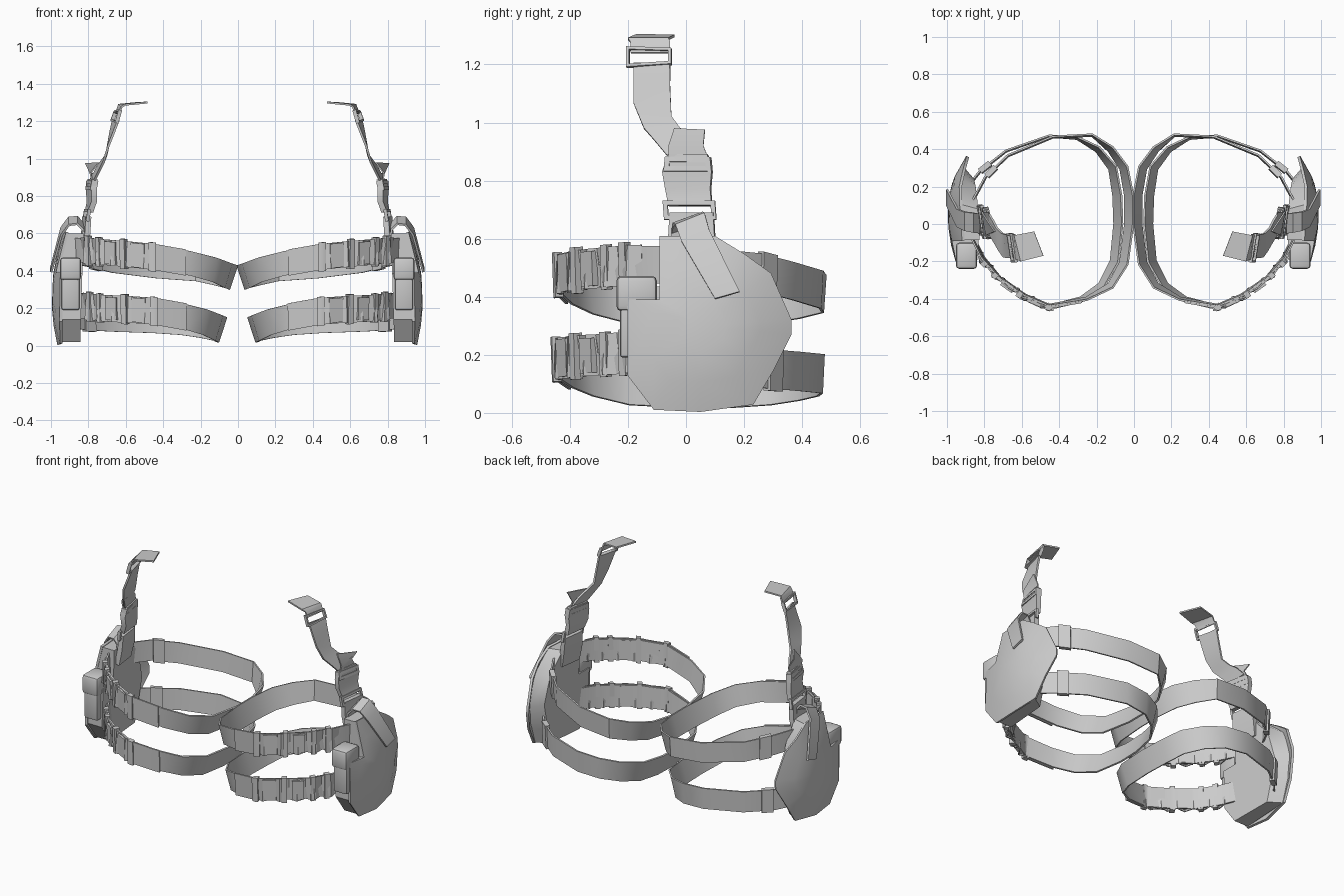
import bpy, bmesh, math
from mathutils import Vector as V

if "Cube" in bpy.data.objects:
    bpy.data.objects.remove(bpy.data.objects["Cube"])

grey = bpy.data.materials.new("webbing grey")
grey.diffuse_color = (0.6, 0.6, 0.6, 1)
grey.use_nodes = True
grey.node_tree.nodes["Principled BSDF"].inputs["Base Color"].default_value = grey.diffuse_color


def finish(name, bm, thick=0, bevel=0):
    """Turn a bmesh into an object, thicken it and mirror it to the other leg."""
    bmesh.ops.recalc_face_normals(bm, faces=bm.faces)
    me = bpy.data.meshes.new(name)
    bm.to_mesh(me)
    bm.free()
    me.materials.append(grey)
    ob = bpy.data.objects.new(name, me)
    ob.location.x = -0.004
    bpy.context.collection.objects.link(ob)
    if thick:
        m = ob.modifiers.new("thickness", 'SOLIDIFY')
        m.thickness, m.offset = thick, 0
    if bevel:
        m = ob.modifiers.new("bevel", 'BEVEL')
        m.width, m.segments = bevel, 2
    ob.modifiers.new("mirror", 'MIRROR').use_mirror_merge = False
    return ob


def ribbon(name, rows, thick=0.01, closed=False):
    """Strip of quads through pairs of edge points."""
    bm = bmesh.new()
    vs = [[bm.verts.new(p) for p in r] for r in rows]
    n = len(vs)
    for i in range(n if closed else n - 1):
        a, b = vs[i], vs[(i + 1) % n]
        bm.faces.new((a[0], b[0], b[1], a[1]))
    return finish(name, bm, thick)


def frame(name, corners, bar, thick=0.018):
    """Rectangular buckle frame with an open middle."""
    c = [V(p) for p in corners]
    rows = []
    for i in range(4):
        u = (c[(i + 1) % 4] - c[i]).normalized()
        w = (c[i - 1] - c[i]).normalized()
        rows.append((c[i], c[i] + (u + w) * bar))
    ribbon(name, rows, thick, True)


def band(name, pts, height, thick=0.01, lean=0.02, push=0, wobble=0):
    """Leg band: upright strip following a path, leaning most at the inner thigh."""
    rows = []
    for i, p in enumerate(pts):
        t = pts[min(i + 1, len(pts) - 1)] - pts[max(i - 1, 0)]
        out = V((-t.y, t.x, 0)).normalized()
        if out.dot(p - V((0.45, 0, p.z))) < 0:
            out = -out
        p = p + out * push
        up = V((0, 0, height / 2))
        tilt = out * (lean * max(0.15, -out.x) + wobble * (-1) ** i)
        rows.append((p - up - tilt, p + up + tilt))
    ribbon(name, rows, thick)


def section(path, a, b, n=3):
    """Points at path lengths a..b."""
    res = []
    for k in range(n):
        d = a + (b - a) * k / (n - 1)
        for p, q in zip(path, path[1:]):
            seg = (q - p).length
            if d <= seg:
                break
            d -= seg
        res.append(p.lerp(q, min(1, d / seg)))
    return res


# Leg bands
upper = [V(p) for p in [
    (.86, -.08, .51), (.81, -.18, .51), (.71, -.29, .50), (.59, -.375, .49), (.45, -.435, .475),
    (.25, -.40, .44), (.12, -.33, .405), (.05, -.21, .375), (.022, 0, .365), (.022, .15, .365),
    (.05, .30, .375), (.12, .40, .39), (.22, .475, .41), (.43, .465, .425), (.67, .365, .455),
    (.79, .25, .485), (.87, .10, .50)]]
lower = [V(p) for p in [
    (.85, -.08, .215), (.80, -.18, .21), (.71, -.29, .20), (.59, -.375, .195), (.45, -.44, .185),
    (.28, -.40, .155), (.17, -.33, .125), (.10, -.20, .095), (.08, 0, .085), (.085, .15, .085),
    (.11, .30, .095), (.19, .40, .11), (.30, .46, .125), (.45, .47, .135), (.68, .39, .143),
    (.82, .28, .152), (.90, .18, .165)]]
for label, path, h in (("upper", upper, .13), ("lower", lower, .135)):
    band(label + "_leg_band", path, h, .01, .022)
    # Clip buckle halves, keepers and the slack webbing between them
    for k, (a, b, hh, th) in enumerate([
            (.13, .16, .16, .03), (.215, .245, .155, .03), (.28, .35, .12, .035),
            (.38, .41, .16, .035), (.44, .52, .13, .03), (.545, .575, .155, .03)]):
        band(f"{label}_buckle_{k}", section(path, a, b), hh, th, .018, .01)
    band(label + "_strap_overlap", section(path, .57, .74, 4), h + .01, .01, .02, .01)
    folds = section(path, .08, .56, 11)
    folds = [p + V((.45 - p.x, -p.y, 0)).normalized() * (-.022 if i % 2 else .0)
             for i, p in enumerate(folds)]
    band(label + "_slack_fold", folds, h + .008, .008, .018, 0, .008)
    total = sum((q - p).length for p, q in zip(path, path[1:]))
    back = .25 if label == "upper" else .20
    band(label + "_rear_slider", section(path, total - back, total - back + .07), h + .015, .03)

# Curved outer plate of the holster
outline = [(-.09, .607), (.10, .607), (.20, .545), (.29, .48), (.36, .32), (.36, .27), (.30, .15),
           (.23, .03), (.05, .005), (-.11, .012), (-.20, .13), (-.20, .39), (-.09, .39)]


def bulge(y, z):
    rear, front = max(0, y - .08), min(0, y - .08)
    return .985 - 1.25 * rear ** 2 - .45 * front ** 2 - .5 * (z - .25) ** 2


bm = bmesh.new()
rings = []
for s in (1, .65, .3):
    ring = []
    for y, z in outline:
        y, z = .05 + (y - .05) * s, .3 + (z - .3) * s
        ring.append(bm.verts.new((bulge(y, z), y, z)))
    rings.append(ring)
n = len(outline)
for r, q in zip(rings, rings[1:]):
    for i in range(n):
        bm.faces.new((r[i], r[(i + 1) % n], q[(i + 1) % n], q[i]))
bm.faces.new(rings[-1])
finish("holster_plate", bm, .015)

# Holster body behind the plate, tapering into it at the rear
body = [(-.19, .14), (-.19, .385), (-.085, .385), (-.085, .6), (.08, .6), (.19, .48),
        (.24, .3), (.20, .13), (.17, .03), (-.105, .02)]
bm = bmesh.new()
inner = [bm.verts.new((.84 - .03 * z + .08 * max(0, y), y, z)) for y, z in body]
outer = [bm.verts.new((bulge(y + .3 * max(0, y), z) - .005, y + .3 * max(0, y), z)) for y, z in body]
bm.faces.new(inner)
for i in range(len(body)):
    j = (i + 1) % len(body)
    bm.faces.new((inner[i], inner[j], outer[j], outer[i]))
finish("holster_body", bm)


def box(name, lo, hi, bevel):
    bm = bmesh.new()
    bmesh.ops.create_cube(bm, size=1)
    lo, hi = V(lo), V(hi)
    for v in bm.verts:
        v.co = V([(lo[i] + hi[i]) / 2 + v.co[i] * (hi[i] - lo[i]) for i in range(3)])
    finish(name, bm, 0, bevel)


# Magazine pouch with lid
box("pouch", (.843, -.228, .19), (.94, -.11, .45), .012)
box("pouch_lid", (.835, -.24, .35), (.948, -.10, .472), .018)

# Flap folded over the top of the plate
ribbon("hanger_flap", [
    ((.82, -.05, .56), (.82, .06, .58)), ((.825, -.05, .62), (.825, .055, .655)),
    ((.855, -.045, .65), (.855, .06, .688)), ((.90, -.035, .645), (.90, .065, .685)),
    ((.94, -.015, .59), (.94, .08, .63)), ((.995, .10, .393), (.995, .185, .417))], .012)

# Hanging strap from holster up to the belt
ribbon("hanger_base_strap", [
    ((.82, -.06, .50), (.84, .09, .50)), ((.80, -.06, .60), (.82, .10, .60)),
    ((.795, -.055, .69), (.815, .095, .69))], .03)
ribbon("hanger_middle_strap", [
    ((.785, -.06, .715), (.80, .09, .715)), ((.765, -.07, .77), (.79, .085, .77)),
    ((.765, -.08, .83), (.795, .09, .83)), ((.76, -.06, .89), (.785, .075, .89))], .03)
ribbon("strap_tail", [
    ((.775, -.06, .87), (.79, .08, .87)), ((.785, -.06, .92), (.775, .06, .92)),
    ((.74, -.04, .98), (.81, .065, .975))], .008)
ribbon("hanger_upper_strap", [
    ((.765, -.06, .88), (.775, .06, .90)), ((.735, -.11, .94), (.75, .02, .95)),
    ((.715, -.145, .98), (.73, -.02, .98)), ((.69, -.18, 1.065), (.70, -.05, 1.02)),
    ((.66, -.18, 1.14), (.68, -.055, 1.13)), ((.635, -.18, 1.205), (.665, -.055, 1.205))], .012)
ribbon("belt_tab", [
    ((.63, -.19, 1.24), (.65, -.055, 1.24)), ((.62, -.19, 1.275), (.635, -.055, 1.28)),
    ((.60, -.20, 1.288), (.635, -.06, 1.288)), ((.48, -.17, 1.30), (.53, -.04, 1.298))], .01)

# Strap hardware
frame("lower_ring", [(.80, -.075, .665), (.82, .105, .665), (.81, .10, .73), (.79, -.08, .73)], .016)
frame("ladder_lock", [(.77, -.075, .83), (.795, .09, .83), (.79, .085, .88), (.76, -.07, .88)], .018, .035)
frame("upper_ring", [(.645, -.205, 1.19), (.67, -.05, 1.20), (.65, -.05, 1.255), (.625, -.205, 1.26)], .01, .02)

# Bake modifiers and shade
bpy.ops.object.select_all(action='SELECT')
bpy.context.view_layer.objects.active = bpy.context.selected_objects[0]
bpy.ops.object.convert(target='MESH')
bpy.ops.object.shade_smooth_by_angle(angle=math.radians(35))
